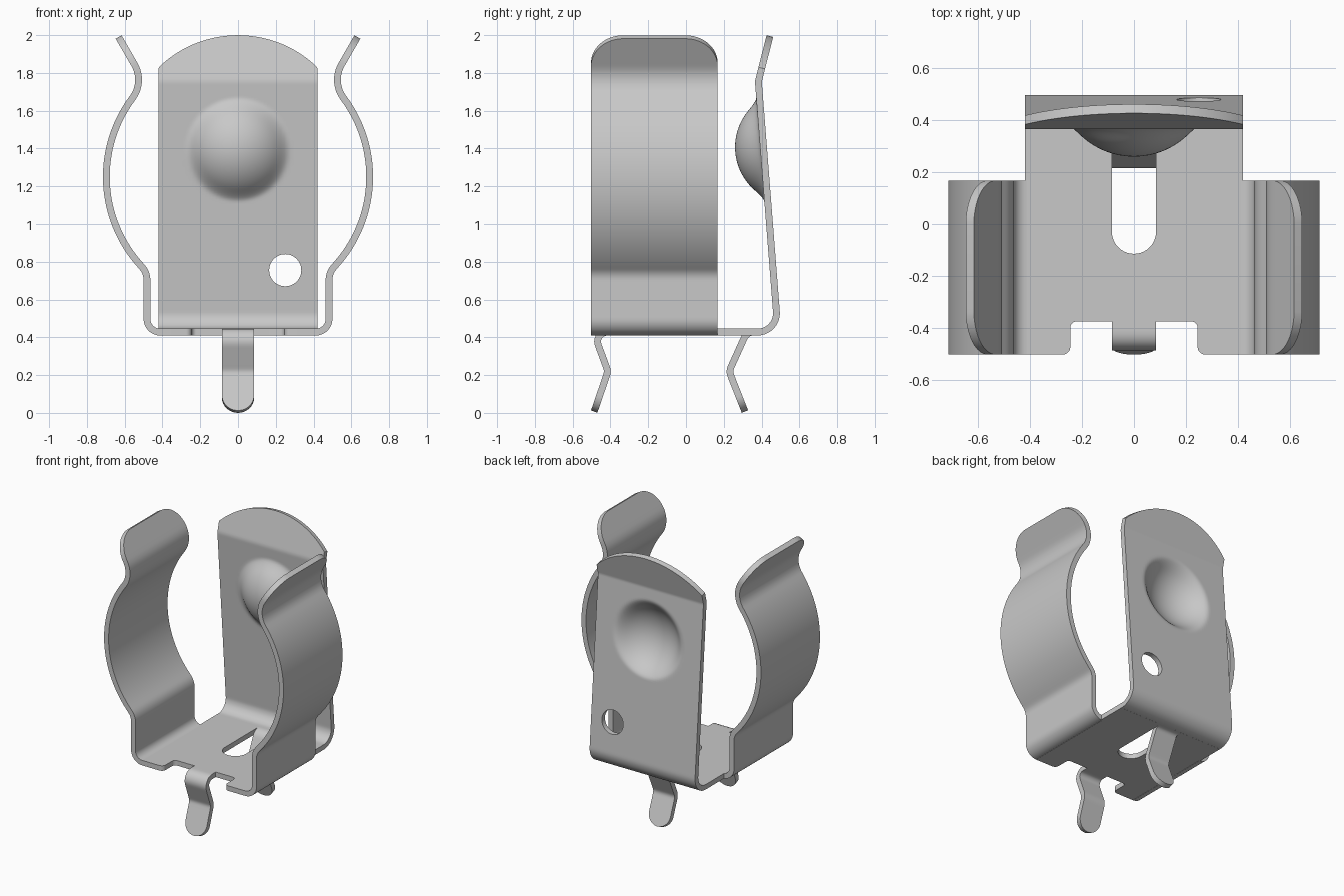
import bpy, bmesh, math
from mathutils import Vector

if "Cube" in bpy.data.objects:
    bpy.data.objects.remove(bpy.data.objects["Cube"])

T = 0.018          # half of the sheet thickness
ZB = 0.4275        # mid height of the base sheet

steel = bpy.data.materials.new("grey steel")
steel.use_nodes = True
GREY = (0.58, 0.58, 0.58, 1)
steel.diffuse_color = GREY
steel.node_tree.nodes["Principled BSDF"].inputs["Base Color"].default_value = GREY


def finish(name, bm):
    bmesh.ops.recalc_face_normals(bm, faces=bm.faces[:])
    mesh = bpy.data.meshes.new(name)
    bm.to_mesh(mesh)
    bm.free()
    mesh.materials.append(steel)
    ob = bpy.data.objects.new(name, mesh)
    bpy.context.collection.objects.link(ob)
    return ob


def smooth(ob):
    bpy.ops.object.select_all(action='DESELECT')
    ob.select_set(True)
    bpy.context.view_layer.objects.active = ob
    bpy.ops.object.shade_smooth_by_angle(angle=math.radians(32))


def fillet(points, seg=10):
    """Round the inner corners of an open polyline of (a, b, radius)."""
    out = []
    for i, (a, b, r) in enumerate(points):
        p = Vector((a, b))
        if r == 0:
            out.append(p)
            continue
        u = (Vector(points[i - 1][:2]) - p).normalized()
        v = (Vector(points[i + 1][:2]) - p).normalized()
        half = u.angle(v) / 2
        centre = p + (u + v).normalized() * (r / math.sin(half))
        s = p + u * (r / math.tan(half)) - centre
        e = p + v * (r / math.tan(half)) - centre
        for k in range(seg + 1):
            # blend the two radius vectors along the arc
            f, turn = k / seg, math.pi - 2 * half
            out.append(centre + (s * math.sin((1 - f) * turn) + e * math.sin(f * turn))
                       / math.sin(turn))
    return out


def resample(path, cap, step=0.012):
    """Even spacing along the path, tightening over the rounded end."""
    acc = [0.0]
    for p, q in zip(path, path[1:]):
        acc.append(acc[-1] + (q - p).length)
    total = acc[-1]
    n = int((total - cap) / step)
    dist = [(total - cap) * i / n for i in range(n + 1)]
    dist += [total - cap + cap * math.sin(math.pi / 2 * k / 16) for k in range(1, 17)]
    pts, j = [], 0
    for d in dist:
        while j < len(acc) - 2 and acc[j + 1] < d:
            j += 1
        f = (d - acc[j]) / (acc[j + 1] - acc[j])
        pts.append((path[j].lerp(path[j + 1], f), total - d))
    return pts


def ribbon(name, path, cap, span, place, cols=1, dent=None):
    """Sheet strip along a path; span(d) gives its edges at distance d from the end."""
    rows = resample(path, cap)
    bm = bmesh.new()
    top, bot = [], []
    for i, (p, d) in enumerate(rows):
        t = (rows[min(i + 1, len(rows) - 1)][0] - rows[max(i - 1, 0)][0]).normalized()
        nrm = Vector((t.y, -t.x))
        lo, hi = span(max(d, 1e-4))
        for side, grid in ((T, top), (-T, bot)):
            row = []
            for c in range(cols + 1):
                w = lo + (hi - lo) * c / cols
                q = p + nrm * (side - (dent(w, p.y) if dent else 0))
                row.append(bm.verts.new(place(q.x, q.y, w)))
            grid.append(row)
    for i in range(len(rows) - 1):
        for g in (top, bot):
            for c in range(cols):
                bm.faces.new((g[i][c], g[i][c + 1], g[i + 1][c + 1], g[i + 1][c]))
        for c in (0, cols):
            bm.faces.new((top[i][c], top[i + 1][c], bot[i + 1][c], bot[i][c]))
    for i in (0, -1):
        for c in range(cols):
            bm.faces.new((top[i][c], top[i][c + 1], bot[i][c + 1], bot[i][c]))
    return finish(name, bm)


# Base plate with front notch and rear slot
right_half = fillet([(0, -0.375, 0), (0.245, -0.375, 0.025), (0.245, -0.503, 0.03),
                     (0.412, -0.503, 0), (0.412, 0.168, 0), (0.42, 0.168, 0),
                     (0.42, 0.372, 0), (0.085, 0.372, 0), (0.085, -0.03, 0)])[1:]
slot = [Vector((0.085 * math.cos(a), -0.03 - 0.085 * math.sin(a)))
        for a in (math.pi * k / 20 for k in range(1, 20))]
outline = right_half + slot + [Vector((-p.x, p.y)) for p in reversed(right_half)]
bm = bmesh.new()
face = bm.faces.new([bm.verts.new((p.x, p.y, ZB - T)) for p in outline])
ext = bmesh.ops.extrude_face_region(bm, geom=[face])
bmesh.ops.translate(bm, vec=(0, 0, 2 * T),
                    verts=[v for v in ext["geom"] if isinstance(v, bmesh.types.BMVert)])
if not any(f.normal.z < -0.9 for f in bm.faces):
    bm.faces.new([v for v in face.verts])
smooth(finish("base_plate", bm))

# Spring arms, mirrored left and right
R_ARM, Z_ARM = 0.697, 1.25
arc = [(R_ARM * math.cos(a), Z_ARM + R_ARM * math.sin(a), 0)
       for a in (math.radians(-41 + 77 * k / 40) for k in range(41))]
arm_path = fillet([(0.412, ZB, 0), (0.482, ZB, 0.0699), (0.482, 0.742, 0.1)] + arc
                  + [(0.496, 1.754, 0.16), (0.632, 1.99, 0)])


def arm_span(d, r=0.17):
    inset = r - math.sqrt(r * r - (r - d) ** 2) if d < r else 0
    return -0.503 + inset, 0.168 - inset


for side, s in (("left", 1), ("right", -1)):
    smooth(ribbon(side + "_spring_arm", arm_path, 0.17, arm_span,
                  lambda a, z, w, s=s: (s * a, w, z)))


# Back plate with pressed dome and arched top
def plate_span(d, r=0.59):
    w = min(0.42, math.sqrt(r * r - (r - d) ** 2)) if d < 0.176 else 0.42
    return -w, w


def dome(x, z, r=0.30, h=0.133, k=0.05):
    q = x * x + (z - 1.395) ** 2
    if q >= r * r:
        return 0
    cap = math.sqrt(r * r - q) - (r - h)
    mix = max(k - abs(cap), 0) / k
    return max(cap, 0) + mix * mix * k / 4


def yz(a, z, w):
    return (w, a, z)


plate_path = fillet([(0.372, ZB, 0), (0.487, ZB, 0.1), (0.383, 1.755, 0.05), (0.444, 1.995, 0)])
plate = ribbon("back_plate", plate_path, 0.175, plate_span, yz, 48, dome)

# Round hole in the lower part of the back plate
bpy.ops.mesh.primitive_cylinder_add(vertices=48, radius=0.085, depth=0.4,
                                    location=(0.25, 0.47, 0.755), rotation=(math.pi / 2, 0, 0))
cutter = bpy.context.object
cutter.name = "hole_cutter"
cutter.hide_render = True
cutter.data.materials.append(steel)
mod = plate.modifiers.new("hole", 'BOOLEAN')
mod.operation = 'DIFFERENCE'
mod.solver = 'EXACT'
mod.object = cutter
bpy.context.view_layer.objects.active = plate
bpy.ops.object.modifier_apply(modifier="hole")
bpy.data.objects.remove(cutter)
smooth(plate)


# Kinked solder legs with rounded tips
def leg_span(d, r=0.085):
    w = math.sqrt(r * r - (r - d) ** 2) if d < r else r
    return -w, w


legs = {
    "front_leg": [(-0.372, ZB, 0), (-0.49, ZB, 0.05), (-0.413, 0.22, 0.06), (-0.486, 0.007, 0)],
    "rear_leg": [(0.374, ZB, 0), (0.322, ZB, 0.05), (0.228, 0.22, 0.06), (0.312, 0.007, 0)],
}
for name, pts in legs.items():
    smooth(ribbon(name, fillet(pts), 0.085, leg_span, yz))
